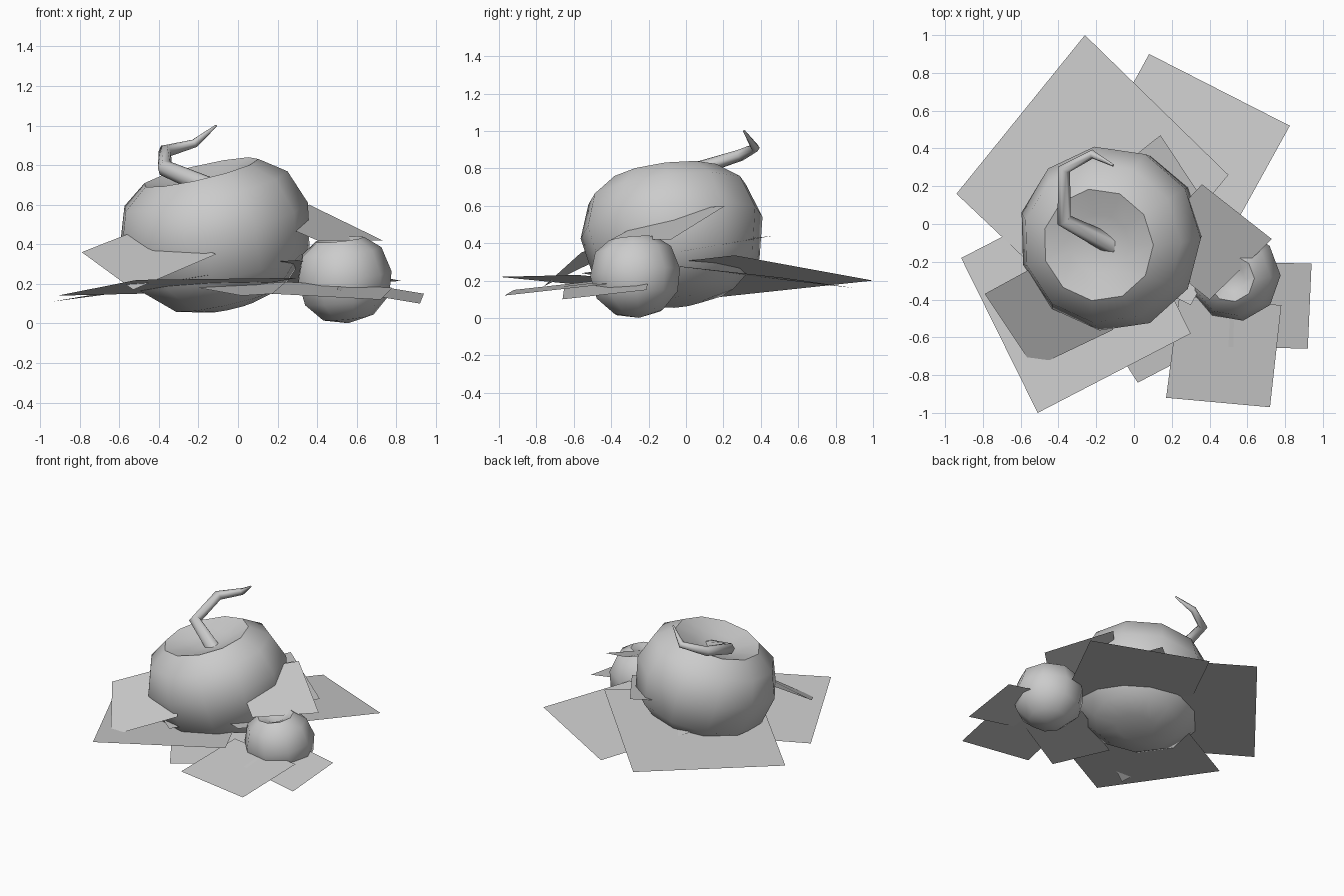
import bpy, bmesh
from math import sin, cos, pi, radians
from mathutils import Vector, Euler

if "Cube" in bpy.data.objects:
    bpy.data.objects.remove(bpy.data.objects["Cube"])


def finish(bm, name, angle=40):
    bmesh.ops.recalc_face_normals(bm, faces=bm.faces[:])
    me = bpy.data.meshes.new(name)
    bm.to_mesh(me)
    bm.free()
    ob = bpy.data.objects.new(name, me)
    bpy.context.scene.collection.objects.link(ob)
    bpy.context.view_layer.objects.active = ob
    for o in bpy.context.selected_objects:
        o.select_set(False)
    ob.select_set(True)
    bpy.ops.object.shade_smooth_by_angle(angle=radians(angle))
    return ob


def loft(bm, rings, start, end):
    """Skin closed rings and cap both ends to a point."""
    vr = [[bm.verts.new(p) for p in r] for r in rings]
    n = len(vr[0])
    for a, b in zip(vr, vr[1:]):
        for i in range(n):
            j = (i + 1) % n
            bm.faces.new((a[i], a[j], b[j], b[i]))
    for ring, tip in ((vr[0], start), (vr[-1], end)):
        c = bm.verts.new(tip)
        for i in range(n):
            bm.faces.new((ring[i], ring[(i + 1) % n], c))


def gourd(name, profile, loc, scale, tilt, sides):
    rot = Euler([radians(a) for a in tilt]).to_matrix()

    def put(r, z, a):
        return Vector(loc) + rot @ Vector((r * cos(a) * scale[0], r * sin(a) * scale[0], z * scale[1]))
    rings = [[put(r, z, 2 * pi * i / sides) for i in range(sides)] for r, z in profile[1:-1]]
    bm = bmesh.new()
    loft(bm, rings, put(0, profile[0][1], 0), put(0, profile[-1][1], 0))
    return finish(bm, name, 50)


# Large and small squashed round gourds
big = [(0, .26), (.16, .29), (.30, .335), (.43, .24), (.495, .06),
       (.45, -.17), (.29, -.32), (.13, -.365), (0, -.36)]
gourd("large_gourd", big, (-.115, -.07, .44), (1, 1), (7, -13, 0), 11)
small = [(0, .72), (.3, .88), (.52, .96), (.86, .68), (1.02, .1), (.92, -.45), (.55, -.86), (0, -1)]
gourd("small_gourd", small, (.535, -.27, .217), (.24, .218), (5, -6, 0), 9)

# Bent tapering stem, six sided
path = [Vector(p) for p in ((-.10, -.12, .67), (-.37, .02, .785), (-.37, .29, .87),
                            (-.22, .37, .91), (-.11, .31, 1.0))]
radii = [.055, .042, .034, .024, .006]
rings = []
for k, p in enumerate(path):
    t = (path[min(k + 1, 4)] - path[max(k - 1, 0)]).normalized()
    u = t.cross(Vector((0, 0, 1))).normalized()
    v = t.cross(u)
    rings.append([p + radii[k] * (u * cos(i * pi / 3) + v * sin(i * pi / 3)) for i in range(6)])
bm = bmesh.new()
loft(bm, rings, path[0], path[-1])
finish(bm, "stem", 65)

# Flat leaf cards, four corners each
leaves = {
    "back_left_leaf": ((-.26, 1, .2), (-.94, .16, .11), (-.18, -.56, .24), (.5, .26, .335)),
    "back_right_leaf": ((.825, .52, .215), (.08, .9, .16), (-.44, -.05, .27), (.3, -.43, .32)),
    "front_left_leaf": ((-.51, -1, .22), (.3, -.58, .23), (-.1, .24, .16), (-.915, -.18, .14)),
    "raised_left_leaf": ((-.79, -.37, .36), (-.53, -.76, .17), (-.11, -.56, .35), (-.46, -.19, .49)),
    "raised_right_leaf": ((.36, .21, .6), (.73, -.08, .42), (.4, -.4, .42), (.05, -.12, .57)),
    "inner_back_leaf": ((.14, .47, .44), (.45, .0, .36), (.1, -.2, .33), (-.2, .2, .41)),
    "front_middle_leaf": ((.02, -.84, .14), (.48, -.6, .17), (.25, -.25, .21), (-.2, -.5, .18)),
    "front_right_leaf": ((.17, -.92, .15), (.72, -.97, .12), (.78, -.43, .18), (.24, -.38, .21)),
    "far_right_leaf": ((.94, -.21, .15), (.92, -.66, .1), (.5, -.65, .17), (.52, -.2, .22)),
}
for name, corners in leaves.items():
    bm = bmesh.new()
    bm.faces.new([bm.verts.new(c) for c in corners])
    finish(bm, name)
